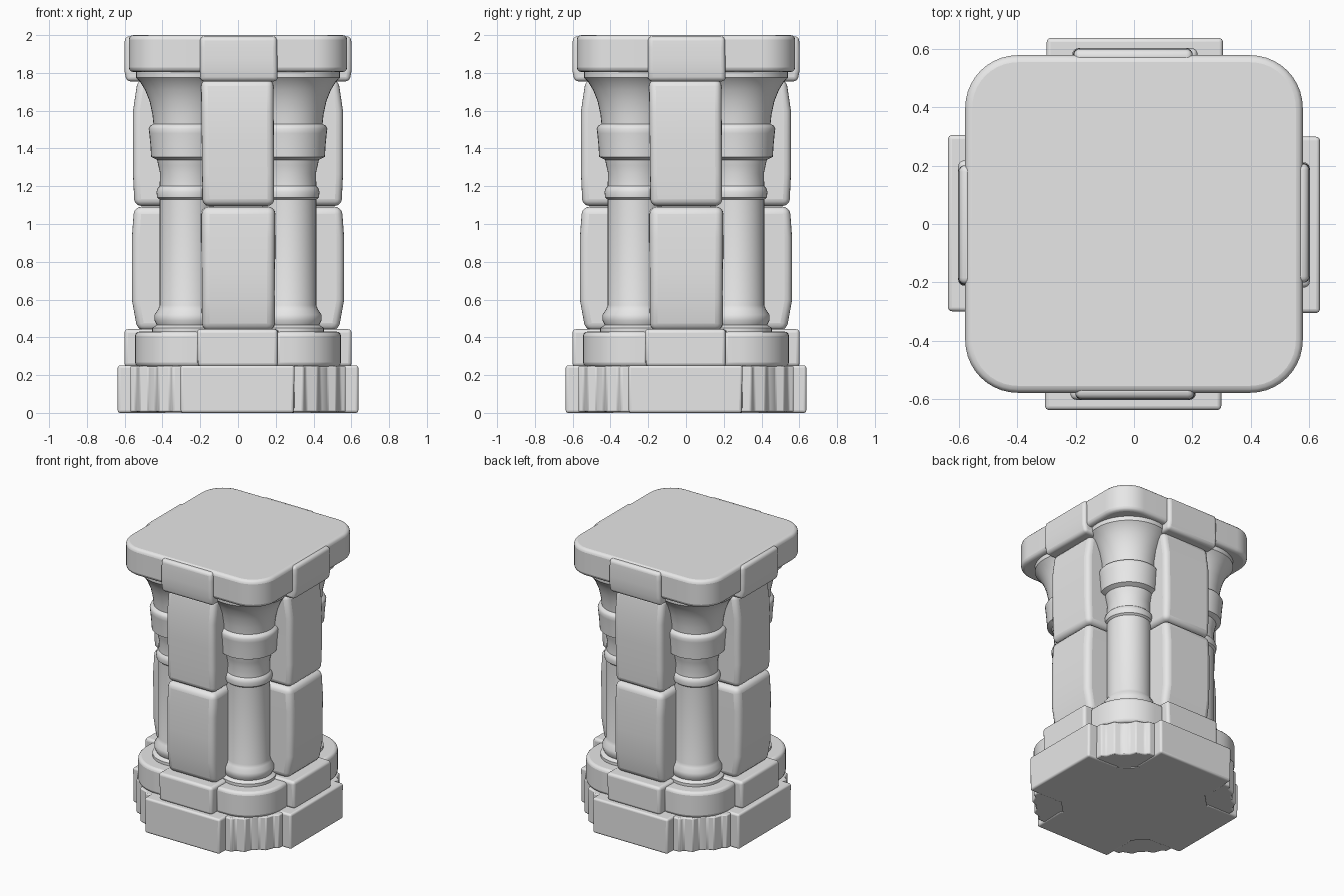
import bpy, bmesh, math, random
from mathutils import Matrix, Vector

random.seed(4)
cube = bpy.data.objects.get("Cube")
if cube:
    bpy.data.objects.remove(cube, do_unlink=True)

stone = bpy.data.materials.new("grey_stone")
stone.use_nodes = True
GREY = (0.8, 0.8, 0.8, 1)
stone.diffuse_color = GREY
stone.node_tree.nodes["Principled BSDF"].inputs["Base Color"].default_value = GREY

SIDES = ("front", "left", "back", "right")
CORNERS = ("front_left", "back_left", "back_right", "front_right")


def finish(bm, name, bevel=0, segments=3, angle=35):
    """Turn a bmesh into a smooth-shaded stone object."""
    bmesh.ops.recalc_face_normals(bm, faces=bm.faces)
    mesh = bpy.data.meshes.new(name)
    bm.to_mesh(mesh)
    bm.free()
    mesh.materials.append(stone)
    obj = bpy.data.objects.new(name, mesh)
    bpy.context.collection.objects.link(obj)
    if bevel:
        mod = obj.modifiers.new("worn_edges", "BEVEL")
        mod.width, mod.segments = bevel, segments
        mod.limit_method, mod.angle_limit = "ANGLE", math.radians(30)
    bpy.ops.object.select_all(action="DESELECT")
    obj.select_set(True)
    bpy.context.view_layer.objects.active = obj
    bpy.ops.object.shade_smooth_by_angle(angle=math.radians(angle))
    return obj


def block(name, half_width, inner, outer, low, high, bevel, top=0, bottom=0, wobble=0.006):
    """Front-facing stone; top and bottom pull the face back at either end."""
    bm = bmesh.new()
    bmesh.ops.create_cube(bm, size=1)
    for v in bm.verts:
        upper, front = v.co.z > 0, v.co.y < 0
        depth = outer - (top if upper else bottom) if front else inner
        v.co = Vector((math.copysign(half_width, v.co.x), -depth, high if upper else low))
        v.co.x += random.uniform(-wobble, wobble)
    # A middle ring lets the face bulge when one end is pulled back
    if top or bottom:
        uprights = [e for e in bm.edges if abs(e.verts[0].co.z - e.verts[1].co.z) > 0.1]
        cut = bmesh.ops.subdivide_edges(bm, edges=uprights, cuts=3)
        for v in {g for g in cut["geom_inner"] if isinstance(g, bmesh.types.BMVert)}:
            if v.co.y < -inner - 0.01:
                v.co.y = -outer
    return finish(bm, name, bevel, 4, 50)


def prism(name, outline, low, high, bevel, segments=3):
    bm = bmesh.new()
    face = bm.faces.new([bm.verts.new((x, y, low)) for x, y in outline])
    new = bmesh.ops.extrude_face_region(bm, geom=[face])["geom"]
    for v in new:
        if isinstance(v, bmesh.types.BMVert):
            v.co.z = high
    return finish(bm, name, bevel, segments)


def lathe(name, profile, centre, steps=40):
    bm = bmesh.new()
    verts = [bm.verts.new((r, 0, z)) for r, z in profile]
    edges = [bm.edges.new(pair) for pair in zip(verts, verts[1:])]
    bmesh.ops.spin(bm, geom=verts + edges, angle=math.tau, steps=steps,
                   axis=(0, 0, 1), cent=(0, 0, 0), use_duplicate=False)
    bmesh.ops.remove_doubles(bm, verts=bm.verts, dist=0.0001)
    bmesh.ops.translate(bm, verts=bm.verts, vec=(*centre, 0))
    return finish(bm, name, angle=40)


def arc(cx, cy, r, start, end, n):
    return [(cx + r * math.cos(math.radians(start + (end - start) * i / n)),
             cy + r * math.sin(math.radians(start + (end - start) * i / n)))
            for i in range(n + 1)]


def four_times(obj, labels):
    """Repeat a part around the pillar by quarter turns."""
    base = obj.name
    obj.name = f"{base}_{labels[0]}"
    for i in range(1, 4):
        copy = obj.copy()
        copy.name = f"{base}_{labels[i]}"
        copy.matrix_world = Matrix.Rotation(i * math.pi / 2, 4, "Z")
        bpy.context.collection.objects.link(copy)


# Hidden core that closes the gaps between stones
core = [(x * s, y * t) for s, t, x, y in
        ((1, -1, .25, .42), (1, -1, .42, .25), (1, 1, .42, .25), (1, 1, .25, .42),
         (-1, 1, .25, .42), (-1, 1, .42, .25), (-1, -1, .42, .25), (-1, -1, .25, .42))]
prism("foot_core", core, 0, 0.42, 0)
wall = 0.3
prism("wall_core", [(-wall, -wall), (wall, -wall), (wall, wall), (-wall, wall)], 0.4, 1.9, 0)

# Bottom course: broad blocks with fluted corner stones
four_times(block("base_block", 0.3, 0.38, 0.637, 0.0, 0.252, 0.014), SIDES)
half = [(.2, -.57), (.345, -.57), (.36, -.54), (.42, -.52), (.435, -.475)]
ribs = half + [(.458, -.458)] + [(-y, -x) for x, y in reversed(half)]
four_times(prism("base_corner", [(.2, -.2)] + ribs, 0.005, 0.248, 0.008, 2), CORNERS)

# Second course: plain blocks and rounded corner stones
four_times(block("plinth_block", 0.215, 0.38, 0.602, 0.245, 0.443, 0.02), SIDES)
round_corner = [(.2, -.2), (.2, -.545)] + arc(.28, -.28, .265, -90, 0, 12) + [(.545, -.2)]
four_times(prism("plinth_corner", round_corner, 0.245, 0.43, 0.022), CORNERS)

# Wall panels, two on each side
four_times(block("lower_panel", 0.195, 0.28, 0.562, 0.435, 1.092, 0.04, 0.012, 0.03), SIDES)
four_times(block("upper_panel", 0.192, 0.28, 0.556, 1.096, 1.765, 0.036, 0.025, 0.008), SIDES)

# Corner columns with foot, collars and flaring capital
profile = [(.185, .42), (.185, .45), (.16, .465), (.172, .49), (.172, .52), (.152, .55),
           (.145, .57), (.145, 1.13), (.158, 1.14), (.162, 1.17), (.155, 1.19), (.145, 1.2),
           (.143, 1.27), (.152, 1.31), (.158, 1.34), (.19, 1.355), (.194, 1.42),
           (.2, 1.48), (.203, 1.505), (.195, 1.52), (.178, 1.53), (.183, 1.58),
           (.198, 1.65), (.222, 1.71), (.25, 1.755), (.27, 1.775), (.272, 1.83)]
four_times(lathe("corner_column", profile, (.27, -.27)), CORNERS)

# Cap slab with rounded corners and a raised stone on each side
corner = .18
reach = .578 - corner
slab = []
for k, (sx, sy) in enumerate(((1, 1), (-1, 1), (-1, -1), (1, -1))):
    slab += arc(sx * reach, sy * reach, corner, 90 * k, 90 * k + 90, 10)
prism("cap_slab", slab, 1.805, 2.0, 0.024)
four_times(block("cap_block", 0.205, 0.4, 0.602, 1.755, 1.993, 0.022, 0.004, 0.012), SIDES)
